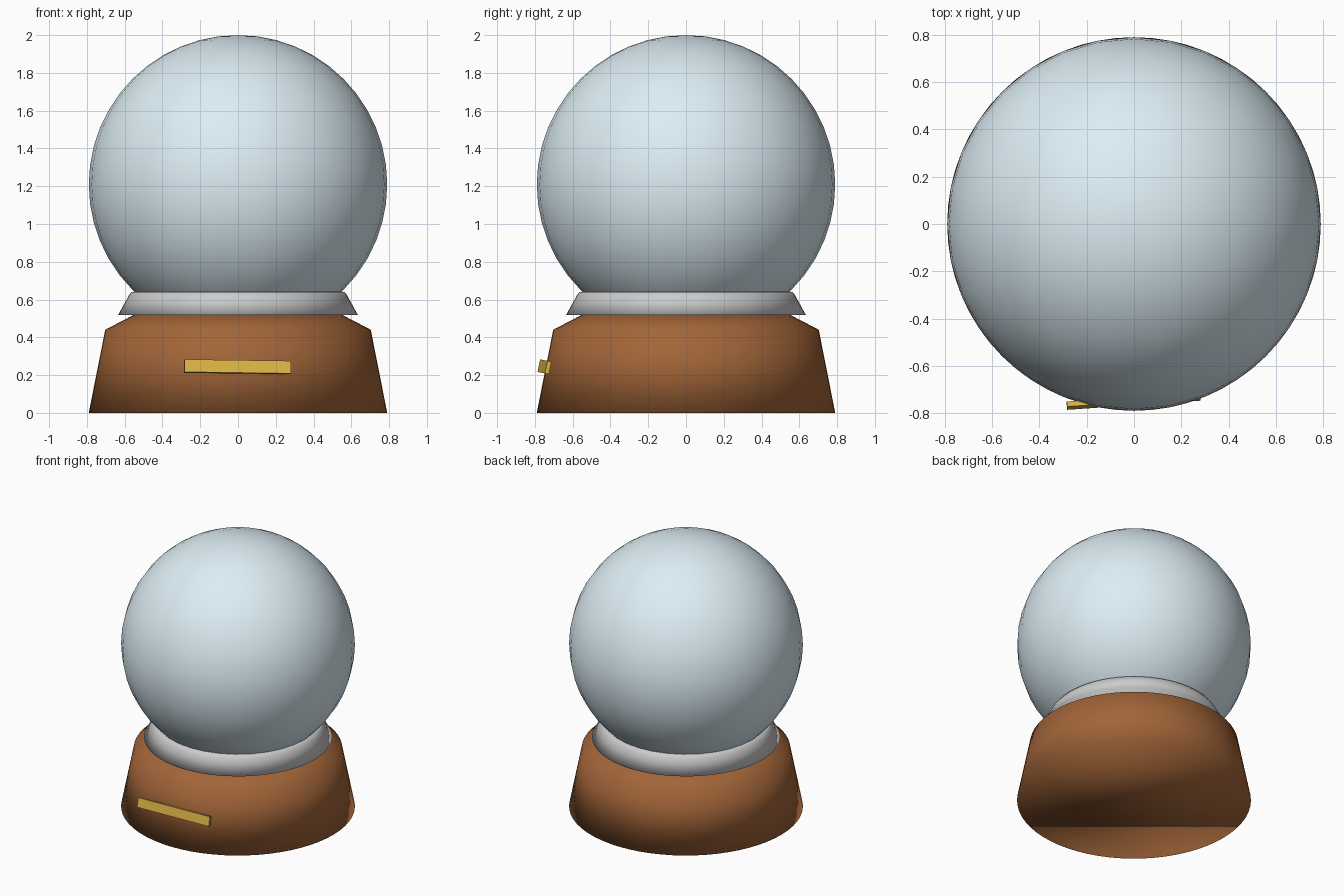
import bpy
import bmesh
from math import radians, sin, cos, tau

if "Cube" in bpy.data.objects:
    bpy.data.objects.remove(bpy.data.objects["Cube"])


def paint(obj, color):
    mat = bpy.data.materials.new(obj.name + "_color")
    mat.diffuse_color = (*color, 1)
    mat.use_nodes = True
    mat.node_tree.nodes["Principled BSDF"].inputs["Base Color"].default_value = mat.diffuse_color
    obj.data.materials.append(mat)


def finish(name, bm, smooth=True):
    bmesh.ops.recalc_face_normals(bm, faces=bm.faces[:])
    for f in bm.faces:
        f.smooth = smooth
    mesh = bpy.data.meshes.new(name)
    bm.to_mesh(mesh)
    bm.free()
    obj = bpy.data.objects.new(name, mesh)
    bpy.context.collection.objects.link(obj)
    return obj


def lathe(name, profile, segments):
    """Closed solid turned around z from (radius, height) points, bottom to top."""
    bm = bmesh.new()
    rings = [[bm.verts.new((r * cos(tau * i / segments), r * sin(tau * i / segments), z))
              for i in range(segments)] for r, z in profile]
    for low, high in zip(rings, rings[1:]):
        for i in range(segments):
            j = (i + 1) % segments
            bm.faces.new((low[i], low[j], high[j], high[i]))
    bm.faces.new(rings[0][::-1])
    bm.faces.new(rings[-1])
    return finish(name, bm)


# Tapered wooden base with a sloping shoulder
base = lathe("wooden_base", [(0.79, 0), (0.703, 0.44), (0.55, 0.52)], 64)
paint(base, (0.36, 0.13, 0.04))

# Grey collar holding the globe
lathe("collar", [(0.635, 0.518), (0.577, 0.623), (0.564, 0.64), (0.54, 0.643)], 64)

# Glass globe
bm = bmesh.new()
bmesh.ops.create_uvsphere(bm, u_segments=32, v_segments=24, radius=0.79)
globe = finish("glass_globe", bm)
globe.location.z = 1.21
paint(globe, (0.72, 0.85, 0.91))

# Brass plate, leaning with the base wall and set slightly askew
bm = bmesh.new()
bmesh.ops.create_cube(bm, size=1)
bmesh.ops.scale(bm, vec=(0.565, 0.022, 0.068), verts=bm.verts)
plate = finish("brass_plate", bm, smooth=False)
plate.location = (-0.002, -0.749, 0.244)
plate.rotation_mode = 'ZYX'
plate.rotation_euler = (radians(-11.5), 0, radians(4))
paint(plate, (0.72, 0.46, 0.06))
